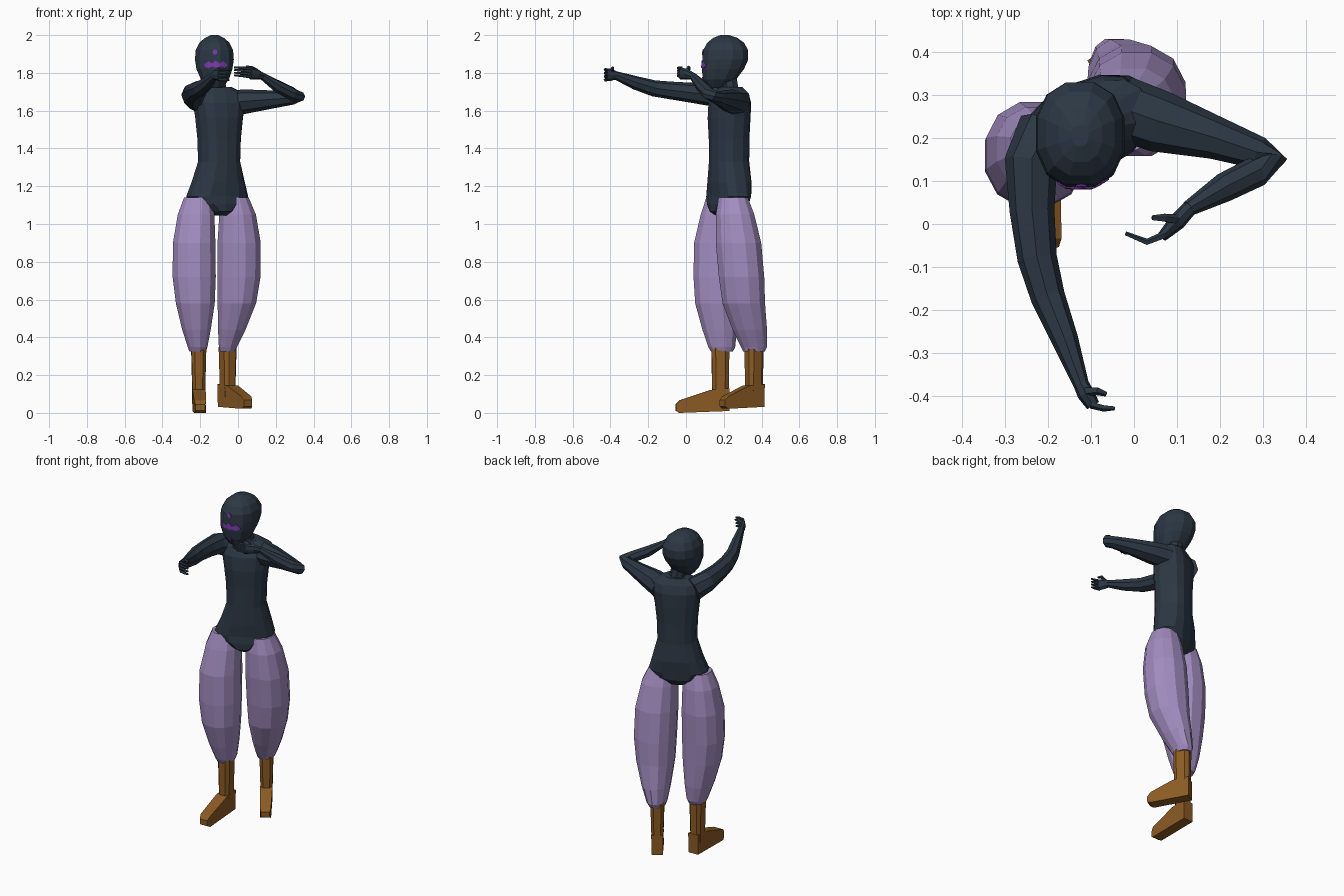
import bpy, bmesh, math
from mathutils import Vector, Matrix
from mathutils.bvhtree import BVHTree


def material(name, rgb):
    m = bpy.data.materials.new(name)
    m.diffuse_color = (*rgb, 1)
    return m


SLATE = material("dark slate", (0.025, 0.039, 0.058))
LILAC = material("lilac cloth", (0.365, 0.268, 0.53))
BROWN = material("brown leather", (0.26, 0.105, 0.018))
VIOLET = material("violet paint", (0.205, 0.038, 0.428))


def finish(name, bm, mat):
    bmesh.ops.recalc_face_normals(bm, faces=bm.faces)
    me = bpy.data.meshes.new(name)
    bm.to_mesh(me)
    me.materials.append(mat)
    ob = bpy.data.objects.new(name, me)
    bpy.context.collection.objects.link(ob)
    return ob


def loft(rings):
    bm = bmesh.new()
    loops = [[bm.verts.new(p) for p in r] for r in rings]
    n = len(loops[0])
    for a, b in zip(loops, loops[1:]):
        for i in range(n):
            j = (i + 1) % n
            bm.faces.new((a[i], a[j], b[j], b[i]))
    bm.faces.new(loops[0][::-1])
    bm.faces.new(loops[-1])
    return bm


def stack(levels, sides, yaw=0, power=2.0):
    """Horizontal superellipse rings from (z, cx, cy, rx, ry)."""
    rot = Matrix.Rotation(math.radians(yaw), 3, 'Z')
    rings = []
    for z, cx, cy, rx, ry in levels:
        ring = []
        for i in range(sides):
            t = 2 * math.pi * (i + 0.5) / sides
            c, s = math.cos(t), math.sin(t)
            e = 2 / power
            v = Vector((rx * math.copysign(abs(c) ** e, c), ry * math.copysign(abs(s) ** e, s), 0))
            ring.append(rot @ v + Vector((cx, cy, z)))
        rings.append(ring)
    return loft(rings)


def tube(path, sides=8):
    """Limb from (x, y, z, half width, half height)."""
    pts = [Vector(p[:3]) for p in path]
    rings = []
    for i, p in enumerate(path):
        before = (pts[i] - pts[max(i - 1, 0)]).normalized()
        after = (pts[min(i + 1, len(pts) - 1)] - pts[i]).normalized()
        d = (before + after).normalized()
        side = d.cross(Vector((0, 0, 1))).normalized()
        up = side.cross(d)
        rings.append([pts[i] + side * p[3] * math.cos(a) + up * p[4] * math.sin(a)
                      for a in (2 * math.pi * k / sides for k in range(sides))])
    return loft(rings)


# Head and neck
head_bm = stack([(1.72, -0.12, 0.16, 0.04, 0.045), (1.765, -0.122, 0.178, 0.076, 0.09),
                 (1.82, -0.125, 0.195, 0.098, 0.115), (1.87, -0.125, 0.208, 0.106, 0.125),
                 (1.92, -0.125, 0.21, 0.102, 0.123), (1.96, -0.125, 0.21, 0.082, 0.1),
                 (1.985, -0.125, 0.208, 0.052, 0.066), (2.0, -0.125, 0.205, 0.02, 0.025)], 12, 0, 2.3)
finish("head", head_bm, SLATE)
head_tree = BVHTree.FromBMesh(head_bm)
finish("neck", stack([(1.66, -0.1, 0.24, 0.06, 0.055), (1.72, -0.105, 0.235, 0.047, 0.045),
                      (1.82, -0.12, 0.22, 0.045, 0.045)], 8), SLATE)


# Painted face marks, laid on the head surface
def on_face(x, z, lift):
    hit = head_tree.ray_cast(Vector((x, -1, z)), Vector((0, 1, 0)))[0]
    return hit - Vector((0, lift, 0))


def mark(name, outline):
    finish(name, loft([[on_face(x, z, l) for x, z in outline] for l in (-0.003, 0.004)]), VIOLET)


def dot(name, x, z, r):
    mark(name, [(x + r * math.cos(k * math.pi / 4), z + r * math.sin(k * math.pi / 4)) for k in range(8)])


dot("forehead_mark", -0.122, 1.91, 0.014)
dot("chin_mark", -0.12, 1.765, 0.012)
tops = [1.845, 1.862, 1.85, 1.866, 1.85, 1.862, 1.845]
lows = [1.835, 1.825, 1.834, 1.828, 1.834, 1.825, 1.835]
for k in range(6):
    xa, xb = -0.178 + 0.02 * k, -0.158 + 0.02 * k
    mark("mouth_mark", [(xa, lows[k]), (xb, lows[k + 1]), (xb, tops[k + 1]), (xa, tops[k])])

# Torso: bodysuit twisted with the stance
finish("torso", stack([(1.045, -0.095, 0.205, 0.03, 0.05), (1.065, -0.1, 0.21, 0.065, 0.085),
                       (1.105, -0.108, 0.222, 0.135, 0.1), (1.145, -0.11, 0.226, 0.172, 0.098),
                       (1.22, -0.105, 0.23, 0.145, 0.104), (1.33, -0.1, 0.228, 0.112, 0.1),
                       (1.45, -0.1, 0.228, 0.116, 0.1), (1.56, -0.1, 0.228, 0.128, 0.104),
                       (1.64, -0.1, 0.232, 0.142, 0.1), (1.69, -0.1, 0.238, 0.14, 0.078),
                       (1.725, -0.102, 0.238, 0.07, 0.055)], 14, 25, 2.4), SLATE)

# Arms
finish("right_arm", tube([(-0.2, 0.22, 1.655, 0.07, 0.07), (-0.24, 0.14, 1.685, 0.062, 0.062),
                          (-0.237, 0.03, 1.695, 0.052, 0.053), (-0.225, -0.08, 1.707, 0.046, 0.047),
                          (-0.2, -0.17, 1.718, 0.04, 0.043), (-0.16, -0.27, 1.748, 0.031, 0.036),
                          (-0.122, -0.375, 1.788, 0.018, 0.022)]), SLATE)
finish("left_arm", tube([(-0.03, 0.27, 1.64, 0.075, 0.07), (0.06, 0.238, 1.65, 0.072, 0.062),
                         (0.19, 0.2, 1.66, 0.05, 0.047), (0.29, 0.165, 1.667, 0.038, 0.035),
                         (0.322, 0.148, 1.675, 0.034, 0.033), (0.285, 0.122, 1.69, 0.036, 0.035),
                         (0.21, 0.085, 1.728, 0.034, 0.033), (0.125, 0.035, 1.785, 0.018, 0.019)]), SLATE)


# Hands: palm, four curved fingers and a thumb
def hand(name, palm, knuckle, mid, tip, thumb, spread):
    finish(name + "_palm", tube(palm), SLATE)
    for k in range(4):
        dz = Vector((0, 0, (1.5 - k) * spread))
        path = [(*(Vector(p) + dz), r, r) for p, r in ((knuckle, 0.009), (mid, 0.008), (tip, 0.005))]
        finish(name + "_finger", tube(path, 5), SLATE)
    finish(name + "_thumb", tube([(*p, r, r) for p, r in zip(thumb, (0.012, 0.01, 0.006))], 5), SLATE)


hand("left_hand", [(0.13, 0.038, 1.782, 0.018, 0.019), (0.1, 0.005, 1.793, 0.02, 0.028),
                   (0.065, -0.03, 1.797, 0.012, 0.032)],
     (0.07, -0.026, 1.8), (0.03, -0.042, 1.805), (-0.02, -0.022, 1.808),
     [(0.1, 0.01, 1.81), (0.07, 0.014, 1.828), (0.042, 0.014, 1.833)], 0.014)
hand("right_hand", [(-0.124, -0.37, 1.787, 0.018, 0.022), (-0.112, -0.395, 1.79, 0.02, 0.032),
                    (-0.095, -0.422, 1.79, 0.016, 0.034)],
     (-0.1, -0.42, 1.79), (-0.07, -0.428, 1.79), (-0.045, -0.428, 1.788),
     [(-0.11, -0.39, 1.81), (-0.085, -0.388, 1.825), (-0.065, -0.395, 1.818)], 0.018)

# Baggy trouser legs
finish("right_trouser_leg", stack([(1.14, -0.212, 0.18, 0.076, 0.075), (1.05, -0.222, 0.175, 0.1, 0.1),
                                   (0.9, -0.232, 0.163, 0.116, 0.124), (0.72, -0.232, 0.158, 0.118, 0.122),
                                   (0.58, -0.226, 0.16, 0.106, 0.115), (0.44, -0.22, 0.178, 0.078, 0.094),
                                   (0.35, -0.214, 0.189, 0.054, 0.074), (0.325, -0.214, 0.19, 0.045, 0.06)],
                                  12, 0, 2.2), LILAC)
finish("left_trouser_leg", stack([(1.14, -0.015, 0.25, 0.074, 0.08), (1.05, -0.002, 0.26, 0.1, 0.105),
                                  (0.9, 0.006, 0.278, 0.118, 0.124), (0.72, 0.005, 0.294, 0.118, 0.124),
                                  (0.58, -0.006, 0.306, 0.105, 0.116), (0.44, -0.033, 0.338, 0.075, 0.094),
                                  (0.35, -0.053, 0.36, 0.05, 0.072), (0.325, -0.055, 0.36, 0.042, 0.058)],
                                 12, 0, 2.2), LILAC)


# Boots: shaft and wedge foot, toes along local -y
def boot(name, x, y, z, yaw, toe):
    place = Matrix.Translation((x, y, z)) @ Matrix.Rotation(math.radians(yaw), 4, 'Z')
    shaft = stack([(0.03, 0, 0, 0.033, 0.042), (0.13, 0, 0, 0.036, 0.046), (0.35 - z, 0, 0, 0.042, 0.05)], 8, 0, 3)
    profile = [(0.046, 0.01, 0.032), (0.046, 0.13, 0.034), (-0.05, 0.122, 0.035), (-toe + 0.02, 0.066, 0.032),
               (-toe, 0.045, 0.025), (-toe, 0.012, 0.025), (-toe + 0.02, 0.0, 0.032)]
    foot = loft([[(s * w, py, pz) for py, pz, w in profile] for s in (-1, 1)])
    for part, bm in (("_shaft", shaft), ("_foot", foot)):
        bm.transform(place)
        finish(name + part, bm, BROWN)


boot("right_boot", -0.208, 0.182, 0.0, 2, 0.237)
boot("left_boot", -0.055, 0.36, 0.022, 33, 0.2)
